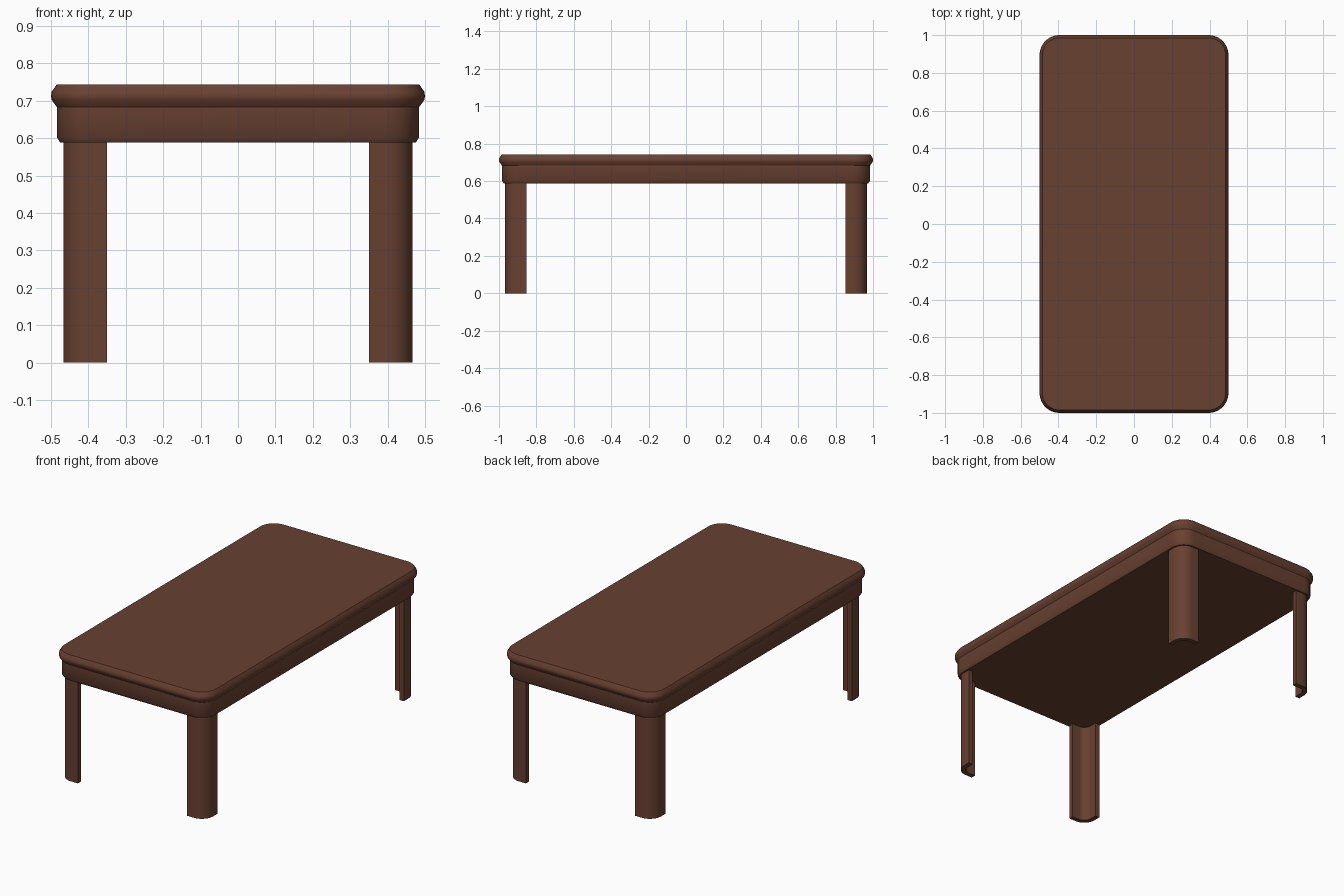
import bpy, bmesh, math

if "Cube" in bpy.data.objects:
    bpy.data.objects.remove(bpy.data.objects["Cube"])

wood = bpy.data.materials.new("dark brown wood")
wood.diffuse_color = (0.14, 0.052, 0.031, 1)
wood.use_nodes = True
wood.node_tree.nodes["Principled BSDF"].inputs["Base Color"].default_value = wood.diffuse_color

CX, CY = 0.395, 0.895   # centre of the corner rounding
STEPS = 10


def finish(name, bm):
    bmesh.ops.recalc_face_normals(bm, faces=bm.faces)
    me = bpy.data.meshes.new(name)
    bm.to_mesh(me)
    bm.free()
    me.materials.append(wood)
    ob = bpy.data.objects.new(name, me)
    bpy.context.collection.objects.link(ob)
    bpy.ops.object.select_all(action='DESELECT')
    bpy.context.view_layer.objects.active = ob
    ob.select_set(True)
    bpy.ops.object.shade_smooth_by_angle(angle=math.radians(35))
    return ob


def rounded_ring(r):
    """Rounded rectangle whose corners share fixed centres."""
    pts = []
    for k, (sx, sy) in enumerate([(1, 1), (-1, 1), (-1, -1), (1, -1)]):
        for i in range(STEPS + 1):
            a = math.pi / 2 * (k + i / STEPS)
            pts.append((sx * CX + r * math.cos(a), sy * CY + r * math.sin(a)))
    return pts


def slab(name, profile):
    """Loft rounded rectangles through (half width, z) pairs and cap both ends."""
    bm = bmesh.new()
    rings = [[bm.verts.new((x, y, z)) for x, y in rounded_ring(w - CX)]
             for w, z in profile]
    n = len(rings[0])
    for a, b in zip(rings, rings[1:]):
        for i in range(n):
            j = (i + 1) % n
            bm.faces.new((a[i], a[j], b[j], b[i]))
    bm.faces.new(rings[0])
    bm.faces.new(rings[-1])
    return finish(name, bm)


def leg(name, sx, sy):
    """Thin upright shell wrapping around one rounded corner."""
    r, t = 0.07, 0.025

    def path(rad):
        arc = [(CX + rad * math.cos(math.pi / 2 * i / STEPS),
                CY + rad * math.sin(math.pi / 2 * i / STEPS))
               for i in range(STEPS + 1)]
        return [(CX + rad, 0.853)] + arc + [(0.35, CY + rad)]

    outer, inner = path(r + 0.002), path(r - t)
    bm = bmesh.new()
    grid = [[bm.verts.new((sx * x, sy * y, z)) for x, y in p]
            for z in (0, 0.592) for p in (outer, inner)]
    o0, i0, o1, i1 = grid
    for a, b in ((o0, o1), (i0, i1), (o0, i0), (o1, i1)):
        for k in range(len(a) - 1):
            bm.faces.new((a[k], a[k + 1], b[k + 1], b[k]))
    for k in (0, -1):
        bm.faces.new((o0[k], i0[k], i1[k], o1[k]))
    return finish(name, bm)


# Table top with bulging rim
slab("table_top", [(0.484, 0.683), (0.498, 0.702), (0.5, 0.712),
                   (0.498, 0.724), (0.485, 0.743)])
# Apron with chamfered lower edge
slab("apron", [(0.475, 0.588), (0.484, 0.602), (0.484, 0.684)])
# Four corner legs
for sy, fb in ((-1, "front"), (1, "back")):
    for sx, lr in ((-1, "left"), (1, "right")):
        leg(f"{fb}_{lr}_leg", sx, sy)
